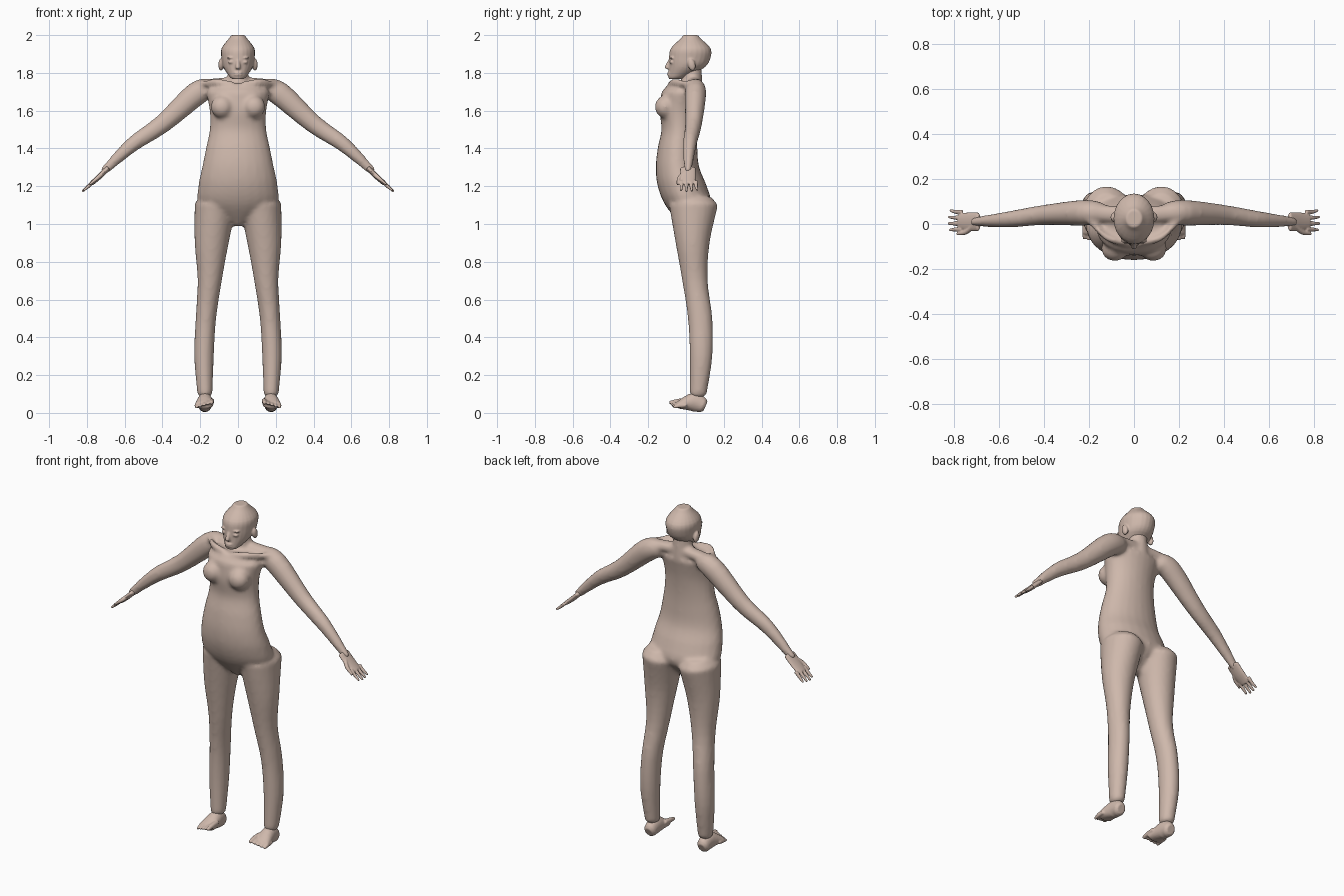
import bpy, bmesh, math
from mathutils import Vector, Matrix

default_cube = bpy.data.objects.get("Cube")
if default_cube:
    bpy.data.objects.remove(default_cube, do_unlink=True)

skin = bpy.data.materials.new("skin")
skin.use_nodes = True
skin.diffuse_color = (.62, .48, .41, 1)
skin.node_tree.nodes["Principled BSDF"].inputs["Base Color"].default_value = skin.diffuse_color

SIDEWAYS, DEPTH = Vector((1, 0, 0)), Vector((0, 1, 0))


def smooth_rows(rows, steps=4):
    """Fill in rows along a curve that passes through every given row."""
    rows = [Vector(row) for row in rows]
    slopes = [(rows[min(i + 1, len(rows) - 1)] - rows[max(i - 1, 0)]) / 2 for i in range(len(rows))]
    filled = []
    for start, end, leave, arrive in zip(rows, rows[1:], slopes, slopes[1:]):
        for step in range(steps):
            t = step / steps
            ease = t * t * (3 - 2 * t)
            filled.append(start.lerp(end, ease) + leave * t * (1 - t) ** 2 - arrive * t * t * (1 - t))
    return filled + [rows[-1]]


def loft(bm, rows, ref=DEPTH, sides=24, mirror=1):
    """Skin ellipses; a row is x, y, z, radius across ref, radius along ref."""
    rows = smooth_rows(rows)
    # Round off both ends
    for end, inner in ((0, 1), (-1, -2)):
        row = rows[end]
        outward = (Vector(row[:3]) - Vector(rows[inner][:3])).normalized()
        centre = Vector(row[:3]) + outward * min(row[3], row[4]) * .4
        cap = Vector((*centre, row[3] * .7, row[4] * .7))
        rows = [cap] + rows if end == 0 else rows + [cap]
    rings = []
    for i, (x, y, z, across_radius, ref_radius) in enumerate(rows):
        ahead = Vector(rows[min(i + 1, len(rows) - 1)][:3]) - Vector(rows[max(i - 1, 0)][:3])
        across = ref.cross(ahead).normalized() * across_radius
        ring = []
        for k in range(sides):
            angle = math.tau * k / sides
            point = Vector((x, y, z)) + across * math.cos(angle) + ref * ref_radius * math.sin(angle)
            point.x *= mirror
            ring.append(bm.verts.new(point))
        rings.append(ring)
    for lower, upper in zip(rings, rings[1:]):
        for k in range(sides):
            bm.faces.new((lower[k - 1], lower[k], upper[k], upper[k - 1]))
    bm.faces.new(rings[0])
    bm.faces.new(rings[-1])


def stack(bm, base, rise, widths, fronts, backs, centres=None, mirror=1):
    """Upright loft with evenly spaced levels."""
    centres = centres or [0] * len(widths)
    loft(bm, [(x, (front + back) / 2, base + rise * level, width, (back - front) / 2)
              for level, (x, width, front, back) in enumerate(zip(centres, widths, fronts, backs))],
         mirror=mirror)


def limb(bm, *rows, mirror=1, ref=DEPTH, flat=1):
    """Loft along a path; a row is x, y, z, radius."""
    loft(bm, [(x, y, z, r, r * flat) for x, y, z, r in rows], ref=ref, sides=16, mirror=mirror)


def ball(bm, centre, radii, tilt=0):
    place = Matrix.Translation(centre) @ Matrix.Rotation(tilt, 4, 'X') @ Matrix.Diagonal((*radii, 1))
    bmesh.ops.create_uvsphere(bm, u_segments=20, v_segments=12, radius=1, matrix=place)


def finish(bm, name, voxel, softness):
    bmesh.ops.recalc_face_normals(bm, faces=bm.faces)
    mesh = bpy.data.meshes.new(name)
    bm.to_mesh(mesh)
    bm.free()
    mesh.materials.append(skin)
    mesh.shade_smooth()
    part = bpy.data.objects.new(name, mesh)
    bpy.context.collection.objects.link(part)
    # Fuse the overlapping volumes into one skin
    fuse = part.modifiers.new("Fuse", 'REMESH')
    fuse.mode = 'VOXEL'
    fuse.voxel_size = voxel
    fuse.use_smooth_shade = True
    soften = part.modifiers.new("Soften", 'SMOOTH')
    soften.iterations = softness


# Body: trunk and neck
body = bmesh.new()
stack(body, base=1, rise=.1,
      widths=(.03, .2, .21, .19, .17, .15, .15, .17),
      fronts=(-.03, -.11, -.15, -.16, -.15, -.13, -.14, -.13),
      backs=(.04, .13, .11, .07, .06, .06, .07, .09))
stack(body, base=1.7, rise=.15, widths=(.06, .05), fronts=(-.03, -.02), backs=(.09, .08))

for side in (1, -1):
    # Leg, from the hip down
    stack(body, base=1.1, rise=-.2, mirror=side,
          centres=(.12, .14, .15, .17, .18, .175),
          widths=(.11, .09, .064, .054, .052, .04),
          fronts=(-.09, -.055, -.02, .01, .02, .02),
          backs=(.17, .125, .115, .14, .14, .11))
    # Arm, from the shoulder to the wrist
    limb(body, (.14, .05, 1.72, .05), (.22, .05, 1.69, .064), (.4, .04, 1.53, .05),
         (.56, .02, 1.42, .04), (.71, .01, 1.28, .022), mirror=side, flat=.9)
    # Shoulder ridge and collar bone
    limb(body, (.02, .04, 1.75, .03), (.2, .05, 1.735, .03), mirror=side, flat=1.3)
    limb(body, (.03, -.08, 1.74, .018), (.12, -.06, 1.75, .018), (.2, .02, 1.74, .02), mirror=side)
    # Chest
    ball(body, (side * .085, -.11, 1.62), (.06, .055, .06))
finish(body, "body", voxel=.012, softness=4)

# Head: skull, nose and lips
head = bmesh.new()
stack(head, base=1.78, rise=.05,
      widths=(.045, .078, .088, .087, .05),
      fronts=(-.094, -.09, -.09, -.08, -.03),
      backs=(.01, .1, .13, .13, .08))
limb(head, (0, -.085, 1.87, .008), (0, -.1, 1.83, .013), (0, -.09, 1.82, .01))
for lip_height in (1.8, 1.79):
    ball(head, (0, -.09, lip_height), (.023, .01, .006))
for side in (1, -1):
    # Eyelid, brow and ear
    ball(head, (side * .036, -.076, 1.857), (.017, .012, .009))
    ball(head, (side * .036, -.074, 1.88), (.024, .012, .007))
    ball(head, (side * .09, .03, 1.843), (.014, .02, .033), tilt=.25)
finish(head, "head", voxel=.005, softness=3)

for side, label in ((1, "left"), (-1, "right")):
    # Hand: palm, four fingers and thumb
    hand = bmesh.new()
    limb(hand, (.69, .01, 1.295, .014), (.735, .01, 1.25, .014), (.775, .012, 1.215, .012),
         mirror=side, flat=3)
    for finger in range(4):
        y = .026 * finger - .024
        reach = .06 - .006 * abs(finger - 1.3)
        limb(hand, (.765, y, 1.225, .01), (.765 + reach / 2, y, 1.2, .009),
             (.765 + reach, y * 1.1, 1.225 - reach * .9, .006), mirror=side)
    limb(hand, (.715, -.01, 1.27, .013), (.745, -.036, 1.243, .011), (.785, -.044, 1.21, .006),
         mirror=side)
    finish(hand, label + "_hand", voxel=.004, softness=2)

    # Foot: heel to ball, then five toes
    foot = bmesh.new()
    loft(foot, [(.175, .09, .04, .04, .035), (.175, .04, .057, .05, .04), (.18, -.04, .042, .02, .05)],
         ref=SIDEWAYS, mirror=side)
    for toe in range(5):
        x, z = .14 + .02 * toe, .054 - .006 * toe
        radius = .014 if toe == 0 else .01
        limb(foot, (x, 0, z + .01, radius), (x, -.045, z + .006, radius),
             (x, .005 * toe - .085, z, radius * .7), ref=SIDEWAYS, mirror=side)
    finish(foot, label + "_foot", voxel=.005, softness=2)
